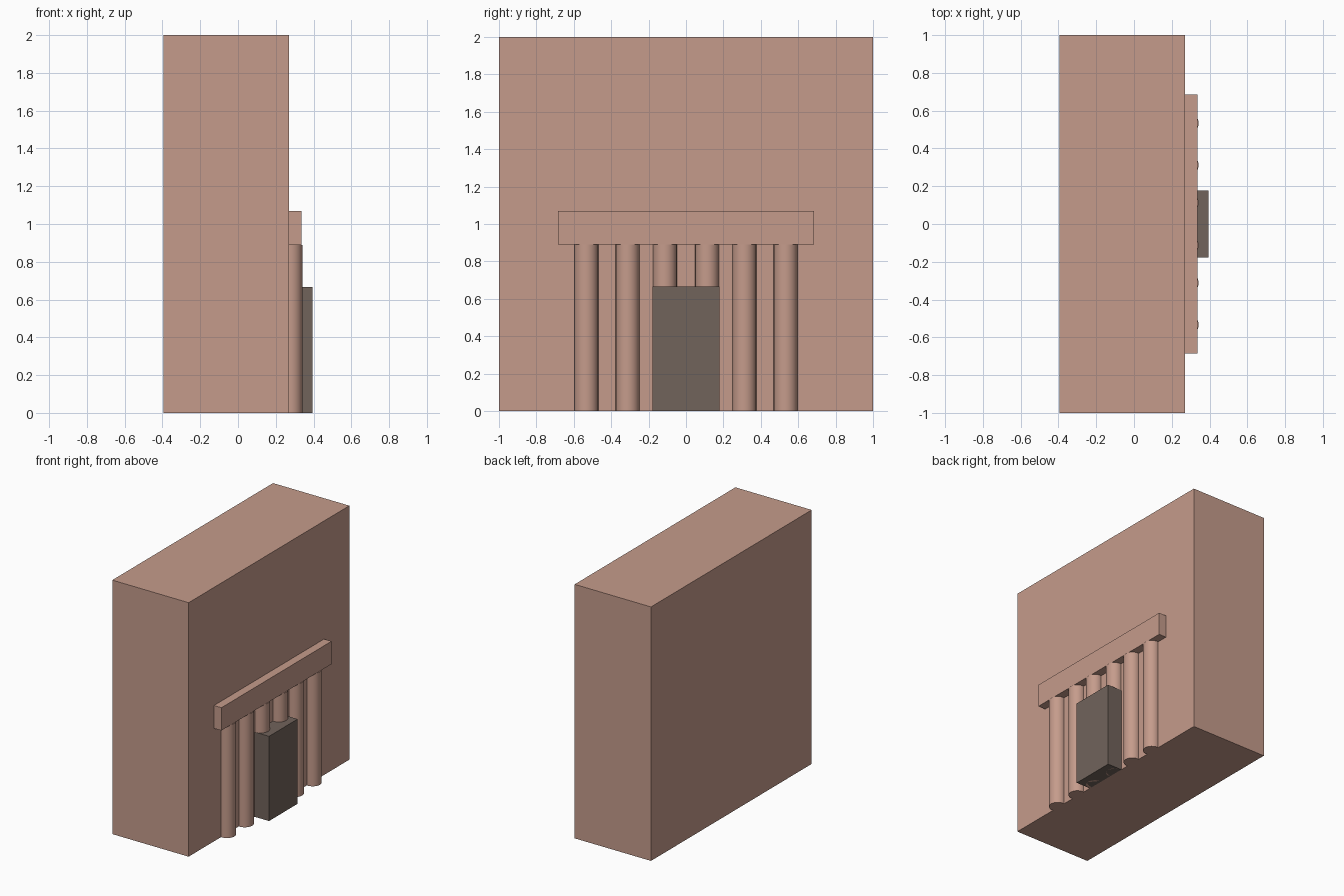
import bpy

if "Cube" in bpy.data.objects:
    bpy.data.objects.remove(bpy.data.objects["Cube"])


def material(name, color):
    m = bpy.data.materials.new(name)
    m.diffuse_color = (*color, 1)
    m.use_nodes = True
    m.node_tree.nodes["Principled BSDF"].inputs["Base Color"].default_value = m.diffuse_color
    return m


stone = material("stone", (0.56, 0.33, 0.26))
dark = material("dark_wood", (0.165, 0.125, 0.105))


def box(name, lo, hi, mat):
    bpy.ops.mesh.primitive_cube_add(size=1, location=[(a + b) / 2 for a, b in zip(lo, hi)])
    ob = bpy.context.object
    ob.name = name
    ob.scale = [b - a for a, b in zip(lo, hi)]
    bpy.ops.object.transform_apply(location=False, rotation=False, scale=True)
    ob.data.materials.append(mat)


# Main building block, lintel and door
box("building_block", (-0.395, -1, 0), (0.27, 1, 2), stone)
box("lintel", (0.27, -0.685, 0.89), (0.335, 0.685, 1.07), stone)
box("door", (0.27, -0.178, 0), (0.395, 0.178, 0.667), dark)

# Row of six half-embedded columns, mirrored about the door
for side in (-1, 1):
    for y in (0.113, 0.312, 0.533):
        bpy.ops.mesh.primitive_cylinder_add(vertices=24, radius=0.064, depth=0.89,
                                            location=(0.278, side * y, 0.445))
        col = bpy.context.object
        col.name = "column"
        col.data.materials.append(stone)
        bpy.ops.object.shade_smooth_by_angle()
